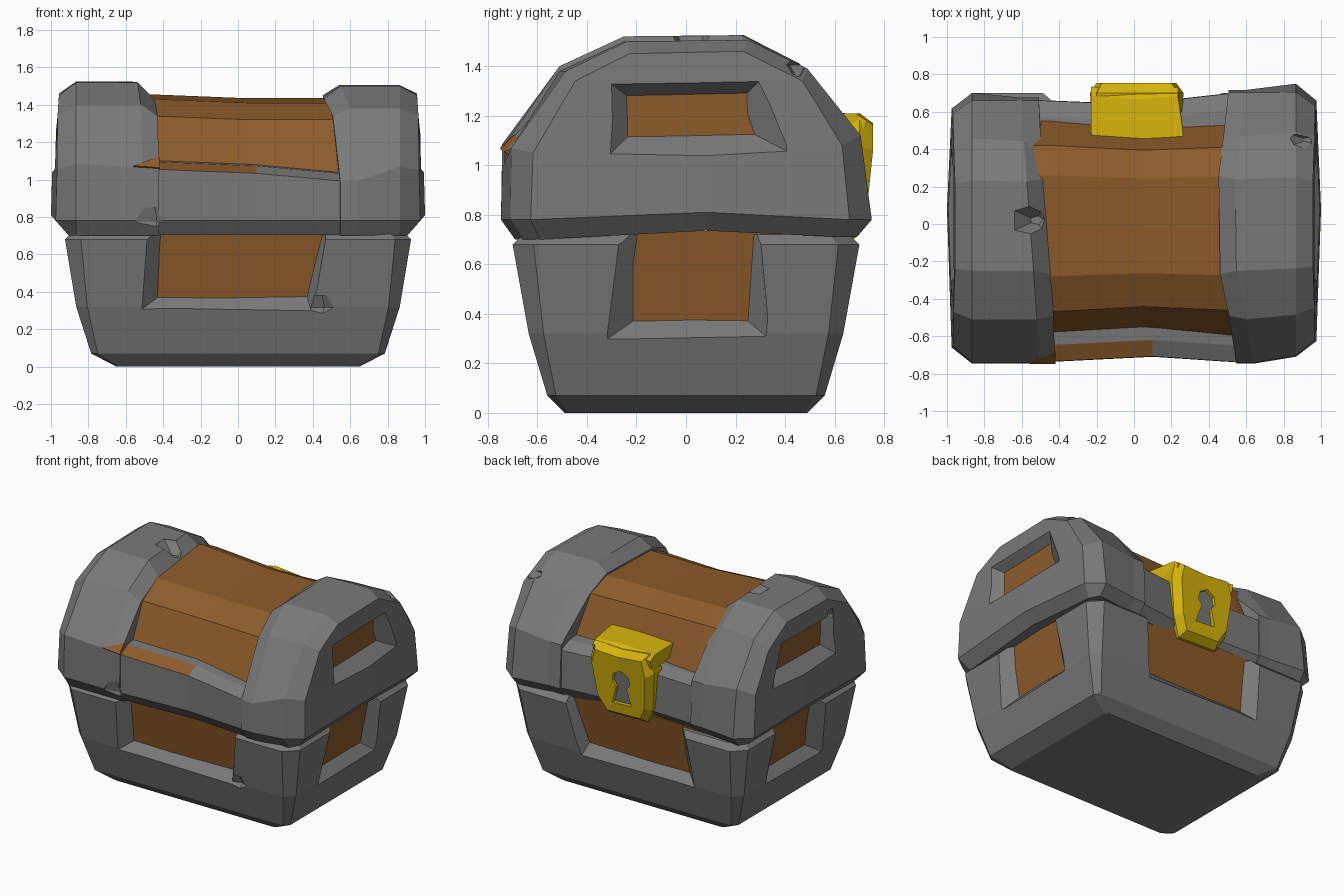
import bpy, bmesh, math
from mathutils import Vector

if "Cube" in bpy.data.objects:
    bpy.data.objects.remove(bpy.data.objects["Cube"])


def material(name, rgb):
    m = bpy.data.materials.new(name)
    m.diffuse_color = (*rgb, 1)
    m.use_nodes = True
    m.node_tree.nodes["Principled BSDF"].inputs["Base Color"].default_value = m.diffuse_color
    return m


STONE = material("grey stone", (0.192, 0.192, 0.192))
WOOD = material("brown wood", (0.268, 0.107, 0.024))
GOLD = material("yellow metal", (0.665, 0.45, 0.003))


def loft(name, rings, *mats, strips=False):
    """Skin equal-length rings; strips caps the ends with quads across mirrored points."""
    bm = bmesh.new()
    vs = [[bm.verts.new(p) for p in r] for r in rings]
    n = len(vs[0])
    for a, b in zip(vs, vs[1:]):
        for i in range(n):
            j = (i + 1) % n
            bm.faces.new((a[i], a[j], b[j], b[i]))
    for r in (vs[0], vs[-1]):
        if strips:
            for i in range(n // 2 - 1):
                bm.faces.new((r[i], r[i + 1], r[n - 2 - i], r[n - 1 - i]))
        else:
            bm.faces.new(r)
    bmesh.ops.recalc_face_normals(bm, faces=bm.faces)
    me = bpy.data.meshes.new(name)
    bm.to_mesh(me)
    bm.free()
    for m in mats:
        me.materials.append(m)
    ob = bpy.data.objects.new(name, me)
    bpy.context.collection.objects.link(ob)
    return ob


def cut(ob, cutter):
    cutter.hide_render = True
    mod = ob.modifiers.new("cut", 'BOOLEAN')
    mod.operation, mod.solver, mod.object = 'DIFFERENCE', 'EXACT', cutter
    bpy.context.view_layer.objects.active = ob
    bpy.ops.object.modifier_apply(modifier=mod.name)
    bpy.data.objects.remove(cutter, do_unlink=True)


def pocket(ob, outer, inner):
    """Cut a tapered window, running a little past both outlines."""
    o, i = [Vector(p) for p in outer], [Vector(p) for p in inner]
    cut(ob, loft("cutter", [[a - (b - a) * 0.5 for a, b in zip(o, i)],
                            [b + (b - a) * 0.5 for a, b in zip(o, i)]], STONE))


def chip(ob, centre, size):
    """Knock a small faceted chip out of an edge."""
    c, s = Vector(centre), size
    ring = [(math.cos(a) * s[0], math.sin(a) * s[1])
            for a in (0.2, 1.3, 2.6, 3.7, 5.1)]
    cut(ob, loft("cutter", [[c + Vector((x * k, y * k, h * s[2])) for x, y in ring]
                            for k, h in ((0.25, -1), (1, 0.1), (0.6, 1))], STONE))


def octagon(z, hx, hy, c):
    q = [(hx - c, -hy), (hx, -hy + c), (hx, hy - c), (hx - c, hy)]
    return [(x, y, z) for x, y in q + [(-x, -y) for x, y in q]]


# Chest base: tapered stone tub with a wooden lining
base = loft("base_frame", [octagon(*r) for r in (
    (0, .65, .49, .02), (.07, .785, .56, .035), (.32, .865, .635, .06),
    (.68, .925, .70, .085), (.72, .885, .66, .08))], STONE)
loft("base_lining", [octagon(*r) for r in (
    (.12, .73, .505, .05), (.32, .79, .56, .05), (.735, .857, .633, .05))], WOOD)

# Base windows, open towards the lid
f_out = [(-.51, .31), (.39, .30), (.50, .85), (-.50, .85)]
f_in = [(-.43, .37), (.37, .375), (.49, .85), (-.43, .85)]
s_out = [(-.30, .31), (.31, .32), (.29, .85), (-.28, .85)]
s_in = [(-.20, .38), (.24, .38), (.27, .85), (-.215, .85)]
for s in (-1, 1):
    pocket(base, [(u, s * (.56 + .225 * z), z) for u, z in f_out],
           [(u, s * (.485 + .225 * z), z) for u, z in f_in])
    pocket(base, [(s * (.782 + .215 * z), u, z) for u, z in s_out],
           [(s * (.708 + .215 * z), u, z) for u, z in s_in])
chip(base, (.43, -.67, .31), (.12, .07, .07))

# Lid end bands: (y, z) profiles from front bottom over the top to back bottom
FULL = [(-.69, .70), (-.747, .78), (-.742, 1.06), (-.51, 1.40), (-.25, 1.52),
        (.25, 1.525), (.49, 1.41), (.705, 1.12), (.75, .78), (.69, .71)]
END = [(-.62, .70), (-.66, .78), (-.65, 1.05), (-.47, 1.34), (-.24, 1.45),
       (.23, 1.46), (.47, 1.34), (.63, 1.08), (.66, .78), (.62, .71)]
INNER = [(-.69, .70), (-.747, .78), (-.742, 1.06), (-.49, 1.34), (-.27, 1.43),
         (.27, 1.45), (.44, 1.36), (.735, 1.09), (.75, .78), (.69, .71)]
MID = FULL[:7] + [(.735, 1.09)] + FULL[8:]
END_X = [.905, .975, .968, .965, .957, .957, .965, .968, .975, .905]


def inner_x(s, y):
    y = max(-.62, min(.62, y))
    return .44 + (.10 if y < 0 else .06) * (y / .6) ** 2 if s > 0 else -.465 - .07 * y


w_out = [(-.30, 1.05), (.40, 1.06), (.30, 1.345), (-.31, 1.335)]
w_in = [(-.24, 1.11), (.285, 1.12), (.25, 1.295), (-.245, 1.285)]
bands = {}
for s, side in ((-1, "left"), (1, "right")):
    # plan taper: front and back scale for the outer and the inner rings
    fo, bo, bi, drop = (1, .935, .90, 0) if s < 0 else (.95, 1, .955, .02)

    def py(y, f, b):
        return y * (f if y < 0 else b)

    def rim_z(z, edge):
        return edge if 1.0 < z < 1.08 else z
    lo = 1.085 if s < 0 else 1.07
    li = 1.065 if s < 0 else .99
    band = loft("lid_band_" + side, [
        [(s * x, py(y, fo, bo), z) for x, (y, z) in zip(END_X, END)],
        [(s * .865, py(y, fo, bo), rim_z(z, lo) - drop * (z > 1.2)) for y, z in FULL],
        [(inner_x(s, y) + s * .09, py(y, 1, bi), rim_z(z, li) - drop * (z > 1.2))
         for y, z in MID],
        [(inner_x(s, y), py(y, 1, bi), rim_z(z, li)) for y, z in INNER]],
        STONE, strips=True)
    # raise the lower edge and bow the end outwards halfway along
    bm = bmesh.new()
    bm.from_mesh(band.data)
    bmesh.ops.bisect_plane(bm, geom=bm.verts[:] + bm.edges[:] + bm.faces[:],
                           plane_co=(0, .08, 0), plane_no=(0, 1, 0), dist=1e-4)
    for v in bm.verts:
        if abs(v.co.y - .08) < .01:
            if v.co.z < .85:
                v.co.z += .03
            if abs(v.co.x) > .89 and v.co.z < 1.2:
                v.co.x += s * .025
    bm.to_mesh(band.data)
    bm.free()
    pocket(band, [(s * .975, y, z) for y, z in w_out],
           [(s * .91, y, z) for y, z in w_in])
    bands[side] = band
chip(bands["left"], (-.52, .02, 1.515), (.14, .10, .07))
chip(bands["left"], (-.97, -.27, 1.32), (.04, .04, .05))
chip(bands["right"], (.93, .45, 1.40), (.11, .06, .04))

# Lid wood: sagging planks between the bands
PLANK = [(-.62, .765), (-.625, 1.0), (-.47, 1.32), (-.28, 1.41),
         (.26, 1.435), (.42, 1.36), (.56, 1.05), (.56, .765)]
loft("lid_planks", [[(x, y * k, z + dz * (z > 1)) for y, z in PLANK]
                    for x, k, dz in ((-.905, 1, .02), (-.45, 1, .02),
                                     (.05, .94, 0), (.5, .98, 0), (.905, 1, 0))],
     WOOD, strips=True)

# Lid rims: bars along the front and back, the front ledge partly bare wood
RIM = [(.55, .705), (.69, .705), (.745, .78), (.743, 1.03), (.655, 1.07), (.55, 1.08)]
front = loft("rim_front", [[(x, -y + dy, z + dz * (z > 1)) for y, z in RIM]
             for x, dy, dz in ((-.56, .002, .03), (.10, .035, .003), (.60, .002, -.042))],
             STONE, WOOD)
for p in front.data.polygons:
    if p.normal.z > .6 and p.center.x < .1 and p.center.y < -.66:
        p.material_index = 1
# splinter of bare wood running onto the left band
loft("bare_wood_corner", [[(-.56, -.744 - d, 1.07 + d), (-.42, -.744 - d, 1.06 + d),
                           (-.42, -.69 - d, 1.12 + d)] for d in (-.01, .004)], WOOD)
for ob in (front, bands["left"]):
    chip(ob, (-.46, -.765, .765), (.10, .05, .085))
loft("rim_back", [[(x, y + dy, z + dz * (z > 1)) for y, z in RIM]
     for x, dy, dz in ((-.57, -.08, .02), (-.2, -.095, .02), (.2, -.08, .02), (.56, -.04, .02))],
     STONE)

# Lock: bevelled plate leaning in at the bottom, with a keyhole
OUT = [(-.15, .69), (.16, .68), (.225, .80), (.265, 1.08), (.235, 1.20),
       (.02, 1.19), (-.20, 1.21), (-.235, 1.08), (-.21, .80)]
plate = loft("lock_plate", [[(x * k, y - max(0, .9 - z) * .25, .94 + (z - .94) * k)
                             for x, z in OUT]
                            for y, k in ((.60, .97), (.70, 1), (.755, .85))], GOLD)
KEY = [(-.04, .93), (-.075, .81), (.08, .80), (.04, .93), (.07, .965),
       (.06, 1.02), (.0, 1.055), (-.06, 1.02), (-.07, .965)]
cut(plate, loft("cutter", [[(x, y, z) for x, z in KEY] for y in (.5, .9)], GOLD))
loft("keyhole_back", [[(x, y - max(0, .9 - z) * .25, z) for x, z in KEY]
                      for y in (.62, .72)], STONE)
# Flange: flat tab reaching from the plate back to the lid wood
FLAP = [(.46, 1.13), (.455, 1.215), (.67, 1.208), (.715, 1.18), (.70, 1.12), (.66, 1.10)]
loft("lock_flange", [[(x + .03 * (y < .5) * (x > .1), y + dy, z) for y, z in FLAP]
     for x, dy in ((-.23, .02), (-.17, .01), (.02, -.005), (.18, .01), (.235, .015))], GOLD)
